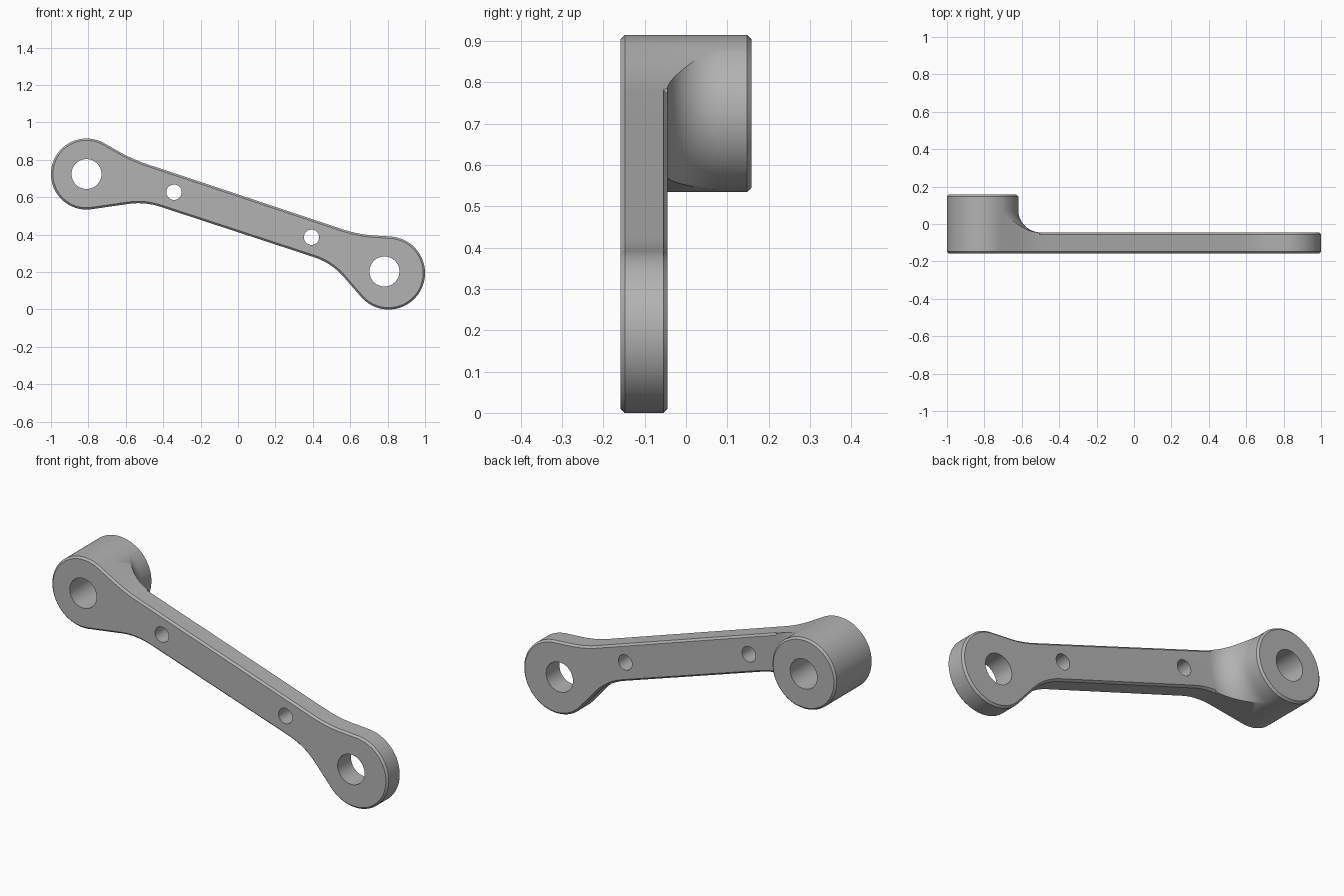
import bpy, bmesh
from math import cos, sin, pi, radians
from mathutils import Vector

cube = bpy.data.objects.get("Cube")
if cube:
    bpy.data.objects.remove(cube, do_unlink=True)

FRONT, PLATE_BACK, BOSS_BACK = -0.158, -0.045, 0.158
CHAMFER = 0.01
BOSS, BOSS_R = Vector((-0.81, 0.724)), 0.19
END, END_R = Vector((0.805, 0.195)), 0.195
COVE = 0.12

metal = bpy.data.materials.new("grey metal")
metal.use_nodes = True
metal.diffuse_color = (0.45, 0.45, 0.45, 1)
metal.node_tree.nodes["Principled BSDF"].inputs["Base Color"].default_value = (0.45, 0.45, 0.45, 1)


def arc(centre, r, start, end, n):
    """Points on an arc in the xz plane, angles in degrees."""
    steps = [radians(start + (end - start) * i / n) for i in range(n + 1)]
    return [centre + Vector((r * cos(a), r * sin(a))) for a in steps]


def blend(before, corner, after, trim, n=10):
    """Soft corner between two straight edges."""
    corner = Vector(corner)
    a = corner + (before - corner).normalized() * trim
    b = corner + (after - corner).normalized() * trim
    return [a * (1 - t) ** 2 + corner * 2 * t * (1 - t) + b * t * t
            for t in (i / n for i in range(n + 1))]


def inset(points, d):
    """Move a counter-clockwise outline inwards."""
    out = []
    for i, p in enumerate(points):
        t = (points[(i + 1) % len(points)] - points[i - 1]).normalized()
        out.append(p + Vector((-t.y, t.x)) * d)
    return out


def loft(name, rings):
    """Solid from (outline, y) rings with capped ends."""
    bm = bmesh.new()
    loops = [[bm.verts.new((p.x, y, p.y)) for p in pts] for pts, y in rings]
    for a, b in zip(loops, loops[1:]):
        for i in range(len(a)):
            bm.faces.new((a[i - 1], a[i], b[i], b[i - 1]))
    bm.faces.new(loops[0])
    bm.faces.new(loops[-1][::-1])
    bmesh.ops.recalc_face_normals(bm, faces=bm.faces)
    mesh = bpy.data.meshes.new(name)
    bm.to_mesh(mesh)
    bm.free()
    mesh.materials.append(metal)
    ob = bpy.data.objects.new(name, mesh)
    bpy.context.collection.objects.link(ob)
    return ob


def boolean(ob, other, operation):
    mod = ob.modifiers.new(operation.lower(), "BOOLEAN")
    mod.operation, mod.solver, mod.object = operation, "EXACT", other
    bpy.context.view_layer.objects.active = ob
    bpy.ops.object.modifier_apply(modifier=mod.name)
    bpy.data.objects.remove(other, do_unlink=True)


def circle(centre, r, n=96):
    return arc(centre, r, 0, 360, n)[:-1]


# Arm outline, counter-clockwise: two round ends joined by a tapering bar
left_end = arc(BOSS, BOSS_R, 60, 278, 60)
right_end = arc(END, END_R, -139, 86, 60)
top_l, top_r = Vector((-0.562, 0.802)), Vector((0.64, 0.402))
low_l, low_r = Vector((-0.5, 0.577)), Vector((0.5, 0.249))
outline = (left_end
           + blend(left_end[-1], low_l, low_r, 0.09)
           + blend(low_l, low_r, right_end[0], 0.1)
           + right_end
           + blend(right_end[-1], top_r, top_l, 0.08)
           + blend(top_r, top_l, left_end[0], 0.08))
small = inset(outline, CHAMFER)

# Flat plate with chamfered rims
arm = loft("lever_arm", [(small, FRONT), (outline, FRONT + CHAMFER),
                         (outline, PLATE_BACK - CHAMFER), (small, PLATE_BACK)])

# Raised boss flaring into the plate through a cove, trimmed to the outline
boss = loft("boss", [(outline, -0.1), (outline, BOSS_BACK - CHAMFER), (small, BOSS_BACK)])
r = BOSS_R + 0.0015
profile = [(r + COVE, -0.2)]
for i in range(17):
    a = pi / 2 * i / 16
    profile.append((r + COVE * (1 - sin(a)), PLATE_BACK + COVE * (1 - cos(a))))
profile += [(r, BOSS_BACK - CHAMFER), (r - CHAMFER - 0.002, BOSS_BACK + 0.002)]
flare = loft("boss_flare", [(circle(BOSS, rad), y) for rad, y in profile])
boolean(boss, flare, "INTERSECT")
boolean(arm, boss, "UNION")

# Bores at the ends and two small holes in the bar
for x, z, radius in ((-0.81, 0.724, 0.08), (0.783, 0.203, 0.08),
                     (-0.342, 0.627, 0.041), (0.393, 0.386, 0.041)):
    ring = circle(Vector((x, z)), radius, 48)
    boolean(arm, loft("hole_cutter", [(ring, -0.3), (ring, 0.3)]), "DIFFERENCE")

bpy.ops.object.select_all(action="DESELECT")
arm.select_set(True)
bpy.context.view_layer.objects.active = arm
bpy.ops.object.shade_smooth_by_angle(angle=radians(30))
